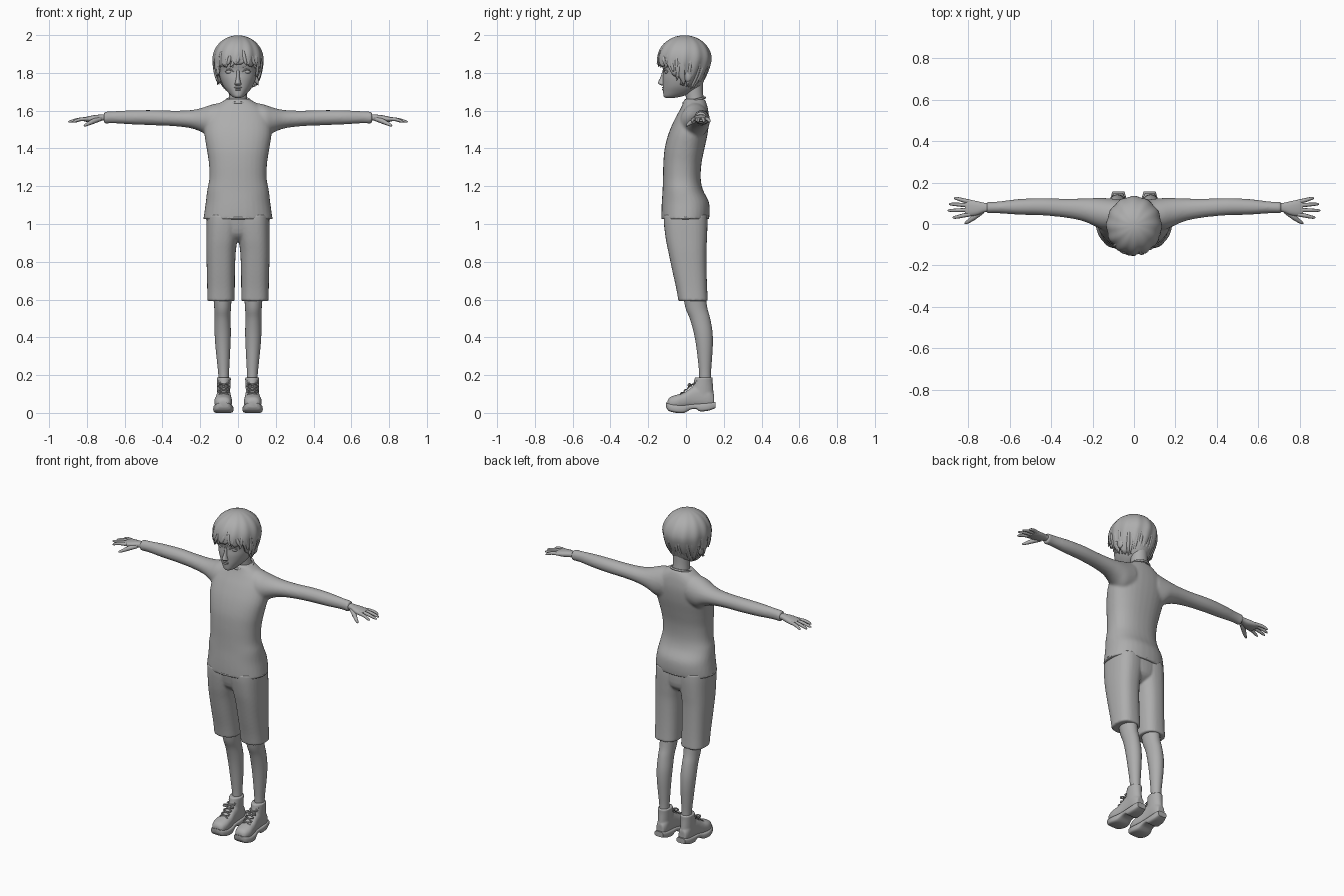
import bpy, bmesh, math, random
from mathutils import Vector

random.seed(4)
grey = bpy.data.materials.new("plain grey")
grey.diffuse_color = (0.42, 0.42, 0.42, 1)


def catmull(rows, steps):
    """Smoothly interpolate a table of rows."""
    out = []
    for i in range(len(rows) - 1):
        p0, p1, p2, p3 = (rows[max(0, min(len(rows) - 1, i + k))] for k in (-1, 0, 1, 2))
        for s in range(steps):
            t = s / steps
            out.append([0.5 * (2 * b + (c - a) * t + (2 * a - 5 * b + 4 * c - d) * t * t
                               + (3 * b - a - 3 * c + d) * t ** 3) for a, b, c, d in zip(p0, p1, p2, p3)])
    return out + [list(rows[-1])]


def loft(bm, axis, rows, n=32, power=2.0, steps=4):
    """Rows are (position, a0, a1, b0, b1): the extents of each section across the axis."""
    order = {"x": (2, 0, 1), "y": (0, 2, 1), "z": (0, 1, 2)}[axis]
    rings = []
    for t, a0, a1, b0, b1 in catmull(rows, steps):
        ring = []
        for k in range(n):
            c, s = math.cos(k * math.tau / n), math.sin(k * math.tau / n)
            a = (a0 + a1) / 2 + (a1 - a0) / 2 * math.copysign(abs(c) ** (2 / power), c)
            b = (b0 + b1) / 2 + (b1 - b0) / 2 * math.copysign(abs(s) ** (2 / power), s)
            abt = (a, b, t)
            ring.append(bm.verts.new([abt[j] for j in order]))
        rings.append(ring)
    for r, q in zip(rings, rings[1:]):
        for k in range(n):
            bm.faces.new((r[k], r[(k + 1) % n], q[(k + 1) % n], q[k]))
    bm.faces.new(rings[0])
    bm.faces.new(rings[-1])


def finish(name, bm, mirror=False, voxel=0, smooth=0):
    bmesh.ops.recalc_face_normals(bm, faces=bm.faces)
    me = bpy.data.meshes.new(name)
    bm.to_mesh(me)
    bm.free()
    ob = bpy.data.objects.new(name, me)
    bpy.context.collection.objects.link(ob)
    me.materials.append(grey)
    bpy.context.view_layer.objects.active = ob
    ob.select_set(True)
    bpy.ops.object.shade_smooth_by_angle(angle=math.radians(50))
    ob.select_set(False)
    if mirror:
        m = ob.modifiers.new("mirror", "MIRROR")
        m.use_mirror_merge = False
    if voxel:
        r = ob.modifiers.new("blend", "REMESH")
        r.mode, r.voxel_size, r.use_smooth_shade = "VOXEL", voxel, True
        s = ob.modifiers.new("soften", "SMOOTH")
        s.factor, s.iterations = 0.5, smooth
    return ob


def tubes(name, paths, mirror=True):
    """Tapered round strands; each path point is (x, y, z, radius)."""
    cu = bpy.data.curves.new(name, "CURVE")
    cu.dimensions, cu.bevel_depth, cu.bevel_resolution = "3D", 1.0, 2
    cu.use_fill_caps, cu.resolution_u = True, 4
    for sx in ((1, -1) if mirror else (1,)):
        for path in paths:
            sp = cu.splines.new("NURBS")
            sp.points.add(len(path) - 1)
            for p, (x, y, z, r) in zip(sp.points, path):
                p.co, p.radius = (sx * x, y, z, 1), r
            sp.use_endpoint_u, sp.order_u = True, 3
    ob = bpy.data.objects.new(name, cu)
    cu.materials.append(grey)
    bpy.context.collection.objects.link(ob)


def blob(bm, centre, size):
    made = bmesh.ops.create_uvsphere(bm, u_segments=20, v_segments=12, radius=1)["verts"]
    for v in made:
        v.co = Vector(centre) + Vector(size) * v.co


# Long-sleeved shirt: trunk and sleeves blended together
bm = bmesh.new()
loft(bm, "z", [(z, -w, w, f, b) for z, w, f, b in (
    (1.025, .183, -.13, .122), (1.07, .177, -.13, .126), (1.12, .17, -.128, .12), (1.18, .163, -.124, .09),
    (1.24, .152, -.122, .078), (1.32, .154, -.12, .082), (1.40, .166, -.113, .098), (1.48, .178, -.092, .115),
    (1.55, .172, -.062, .122), (1.60, .148, -.035, .118), (1.635, .105, -.018, .11),
    (1.662, .06, -.01, .098))], power=2.3)
loft(bm, "x", [(.08, -.02, .12, 1.46, 1.645), (.14, -.03, .125, 1.455, 1.632), (.19, -.01, .125, 1.485, 1.615),
               (.25, .015, .123, 1.507, 1.603), (.34, .032, .122, 1.518, 1.600), (.45, .042, .125, 1.523, 1.603),
               (.56, .045, .12, 1.527, 1.602), (.66, .052, .108, 1.533, 1.597), (.71, .05, .108, 1.53, 1.595)])
finish("shirt", bm, True, 0.0075, 6)

# Waist hem and collar edges
def band(name, z, w, f, b, r, dip):
    pts = []
    for k in range(33):
        a = k * math.tau / 32
        pts.append((w * math.cos(a), (f + b) / 2 + (b - f) / 2 * math.sin(a), z + dip * math.sin(a), r))
    tubes(name, [pts], False)

band("collar", 1.655, .062, -.014, .1, .006, .014)
band("shirt_hem", 1.032, .178, -.126, .118, .006, 0)

# Shorts: hips and two wide legs
bm = bmesh.new()
loft(bm, "z", [(.592, .017, .163, -.04, .116), (.66, .017, .163, -.052, .112), (.75, .016, .165, -.072, .109),
               (.85, .012, .168, -.093, .108), (.92, .002, .168, -.107, .111), (1.0, -.01, .167, -.117, .114),
               (1.05, -.01, .164, -.118, .112)], power=2.5)
loft(bm, "z", [(.905, -.05, .05, -.05, .06), (.95, -.1, .1, -.098, .108), (1.05, -.14, .14, -.117, .112)], power=2.5)
finish("shorts", bm, True, 0.0065, 3)

# Bare legs
bm = bmesh.new()
loft(bm, "z", [(.12, .048, .102, .068, .135), (.2, .048, .104, .07, .132), (.28, .044, .112, .063, .137),
               (.36, .04, .12, .053, .142), (.43, .038, .124, .04, .14), (.5, .04, .124, .02, .128),
               (.56, .037, .126, -.004, .112), (.66, .03, .135, -.02, .1)], n=24)
finish("legs", bm, True)

# Shoes: upper with ankle cuff, then a chunky sole and laces
bm = bmesh.new()
loft(bm, "y", [(-.098, .055, .10, .03, .065), (-.085, .04, .116, .022, .083), (-.05, .031, .126, .02, .096),
               (-.01, .033, .121, .022, .108), (.03, .038, .114, .025, .135), (.07, .04, .111, .025, .15),
               (.12, .042, .109, .026, .13), (.148, .052, .099, .03, .10)], n=24, power=2.4)
loft(bm, "z", [(.07, .042, .11, .02, .148), (.12, .041, .111, .03, .145), (.16, .039, .112, .04, .142),
               (.188, .037, .113, .046, .142)], n=24)
finish("shoe_uppers", bm, True, 0.005, 4)
bm = bmesh.new()
loft(bm, "y", [(-.105, .052, .1, .03, .055), (-.09, .036, .12, .01, .05), (-.05, .025, .131, .0, .044),
               (-.01, .027, .127, .0, .042), (.025, .035, .116, .018, .046), (.055, .036, .115, .02, .048),
               (.075, .035, .116, .008, .05), (.12, .037, .114, .012, .054), (.157, .046, .104, .026, .058)],
     n=28, power=4)
finish("soles", bm, True)
laces = []
for i in range(5):
    y, z = -.03 + .019 * i, .104 + .015 * i
    for s in (1, -1):
        laces.append([(.076 - .026 * s, y, z - .008, .0035), (.076, y + .004, z + .006, .004),
                      (.076 + .026 * s, y + .014, z + .004, .0035)])
tubes("laces", laces)
tubes("lace_bows", [[(.076, .028, .15, .003), (.076 + .03 * s, .014, .158, .005), (.076 + .034 * s, .012, .135, .004),
                     (.076, .026, .148, .003)] for s in (1, -1)])

# Hands: palm, four fingers and thumb blended
bm = bmesh.new()
loft(bm, "x", [(.68, .06, .1, 1.547, 1.583), (.72, .057, .102, 1.547, 1.58), (.755, .043, .11, 1.541, 1.577),
               (.79, .038, .116, 1.54, 1.571), (.815, .042, .114, 1.543, 1.564)], n=20, power=2.4)
finish("palms", bm, True)
fingers = []
for y, dy, tip in ((.047, -.016, .875), (.068, -.003, .899), (.089, .007, .892), (.107, .018, .868)):
    fingers.append([(.79, y, 1.556, .0105), (.825, y + dy * .4, 1.556, .01),
                    (.5 * (.825 + tip), y + dy * .8, 1.55, .0085), (tip - .004, y + dy, 1.541, .0065),
                    (tip, y + dy, 1.54, .002)])
fingers.append([(.73, .062, 1.556, .012), (.765, .038, 1.545, .0145), (.79, .018, 1.532, .0105),
                (.812, .004, 1.521, .007), (.816, .002, 1.519, .002)])
tubes("fingers", fingers)

# Neck and head
bm = bmesh.new()
loft(bm, "z", [(1.6, -.06, .06, .0, .1), (1.65, -.05, .05, .002, .095), (1.7, -.048, .048, -.005, .09),
               (1.76, -.05, .05, -.01, .09)], n=24)
finish("neck", bm)
bm = bmesh.new()
loft(bm, "z", [(z, -w, w, f, b) for z, w, f, b in (
    (1.668, .016, -.108, -.06), (1.676, .032, -.118, -.02), (1.70, .056, -.121, .045), (1.73, .078, -.122, .08),
    (1.77, .094, -.123, .1), (1.81, .103, -.12, .112), (1.85, .11, -.13, .115), (1.90, .113, -.127, .112),
    (1.95, .09, -.1, .09), (1.975, .03, -.03, .03))], n=40, power=2.15)
# nose bridge and tip, lips, eyes and ears
loft(bm, "z", [(1.732, -.013, .013, -.127, -.1), (1.742, -.018, .018, -.145, -.1), (1.752, -.014, .014, -.147, -.1),
               (1.78, -.009, .009, -.134, -.1), (1.815, -.008, .008, -.124, -.1)], n=16)
blob(bm, (0, -.116, 1.722), (.021, .012, .005))
blob(bm, (0, -.115, 1.711), (.018, .012, .006))
for s in (1, -1):
    blob(bm, (s * .044, -.1, 1.806), (.022, .014, .012))
    blob(bm, (s * .108, .01, 1.79), (.012, .022, .036))
finish("head", bm)
tubes("eyelids_and_brows", [
    [(.02, -.115, 1.802, .002), (.034, -.119, 1.818, .004), (.055, -.112, 1.819, .004), (.068, -.097, 1.807, .002)],
    [(.016, -.122, 1.828, .002), (.04, -.122, 1.84, .005), (.075, -.096, 1.834, .002)]])

# Hair cap: a dome from the crown to a jagged hairline, with strand ridges
def hairline(a):
    """Lower edge height by angle; 0 at the front, pi at the back."""
    table = ((0, 1.86), (.5, 1.852), (.9, 1.845), (1.15, 1.79), (1.5, 1.76), (2.2, 1.735), (math.pi, 1.728))
    for (a0, z0), (a1, z1) in zip(table, table[1:]):
        if a <= a1 + 1e-6:
            return z0 + (z1 - z0) * (a - a0) / (a1 - a0)


def hair_point(a, z, swell=0):
    h = (z - 1.872) / .127
    r = math.sqrt(max(0, 1 - h * h)) if h > 0 else math.sqrt(max(.05, 1 - .42 * h * h))
    x, y = math.sin(a) * (.133 * r + swell), -math.cos(a) * (.142 * r + swell)
    return Vector((x, y - .008 + (.02 * h if h < 0 and math.cos(a) < 0 else 0), z))


bm = bmesh.new()
N, M = 120, 18
grid = []
for k in range(N):
    a = k * math.tau / N
    fold = min(a, math.tau - a)
    low = hairline(fold) - .014 * (abs((k % 10) - 5) / 5) - .006 * math.sin(k * .7)
    col = []
    for j in range(1, M + 1):
        t = j / M
        zt = 1.999 - (1.999 - low) * (1 - math.cos(t * math.pi / 2)) ** .9
        ridge = .004 * t * math.sin(k * math.tau / 10 + 3 * t)
        col.append(bm.verts.new(hair_point(a, zt, ridge)))
    grid.append(col)
crown = bm.verts.new((0, -.008, 1.999))
for k in range(N):
    c, d = grid[k], grid[(k + 1) % N]
    bm.faces.new((crown, c[0], d[0]))
    for j in range(M - 1):
        bm.faces.new((c[j], c[j + 1], d[j + 1], d[j]))
ob = finish("hair_cap", bm)
sol = ob.modifiers.new("thickness", "SOLIDIFY")
sol.thickness, sol.offset = .014, -1

# Loose locks lying on the dome and flicking out at the hairline
locks = []
for i in range(34):
    a = (i + .5) * math.tau / 34 + random.uniform(-.06, .06)
    fold = min(a % math.tau, math.tau - a % math.tau)
    end = hairline(fold) - random.uniform(.008, .028)
    top = random.uniform(1.89, 1.94)
    sway = random.uniform(-.2, .2)
    path = []
    for t, rad, out in ((0, .002, -.006), (.3, .009, -.006), (.65, .011, -.006), (.88, .008, -.002), (1, .001, .006)):
        p = hair_point(a + sway * t * t, top + (end - top) * t, out)
        path.append((*p, rad))
    locks.append(path)
tubes("hair_locks", locks, False)
